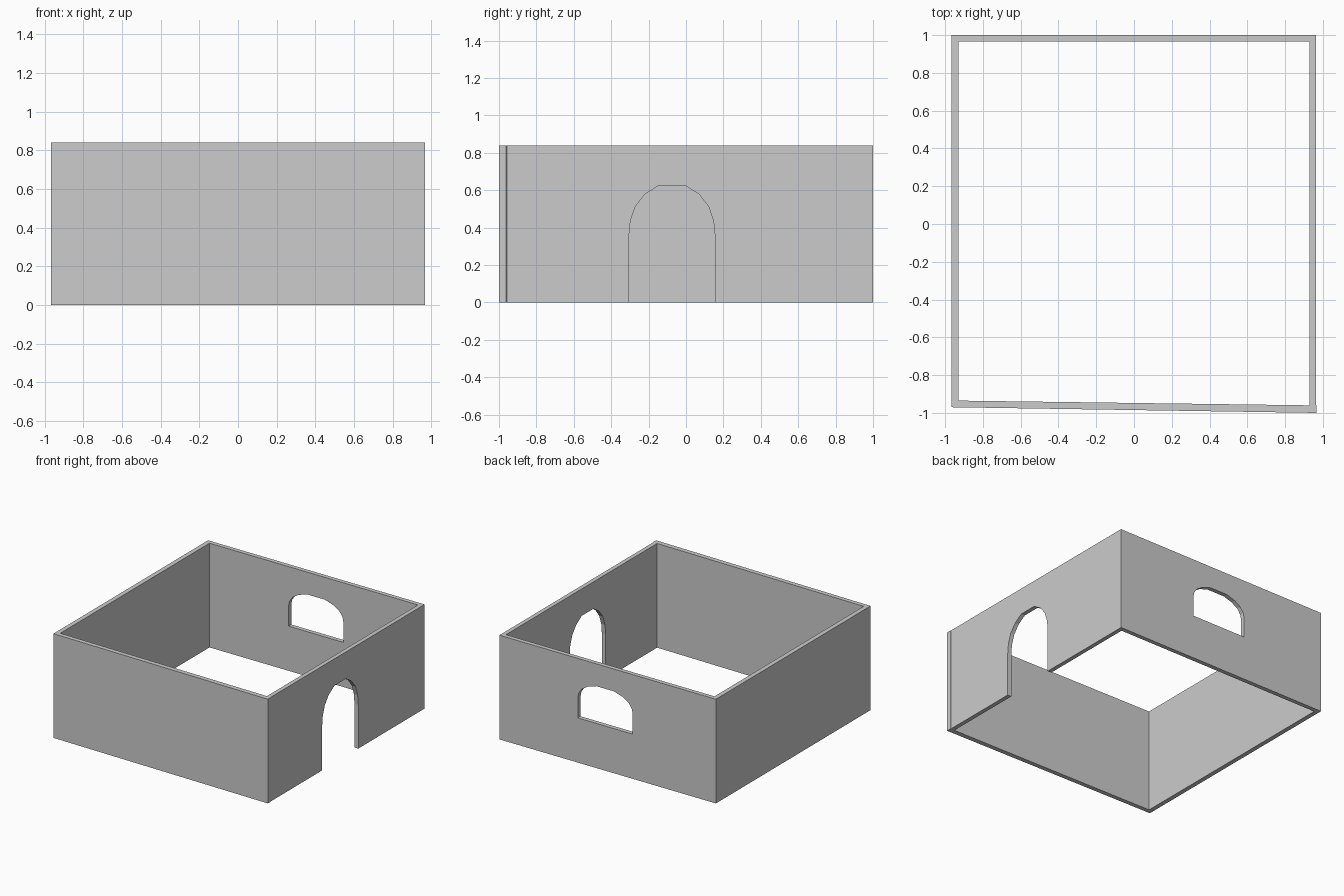
import bpy, bmesh
from mathutils import Vector

if "Cube" in bpy.data.objects:
    bpy.data.objects.remove(bpy.data.objects["Cube"])


def prism(name, points, direction):
    """Closed solid: a flat outline swept along a direction."""
    bm = bmesh.new()
    face = bm.faces.new([bm.verts.new(p) for p in points])
    swept = bmesh.ops.extrude_face_region(bm, geom=[face])
    verts = [g for g in swept["geom"] if isinstance(g, bmesh.types.BMVert)]
    bmesh.ops.translate(bm, verts=verts, vec=Vector(direction))
    bmesh.ops.recalc_face_normals(bm, faces=bm.faces[:])
    mesh = bpy.data.meshes.new(name)
    bm.to_mesh(mesh)
    bm.free()
    obj = bpy.data.objects.new(name, mesh)
    bpy.context.collection.objects.link(obj)
    return obj


def arch(centre, half_width, bottom, spring, top):
    """Faceted arch outline with a short flat crown, as (across, z) pairs."""
    quarter = [(1, 0), (0.965, 0.30), (0.85, 0.59), (0.63, 0.83), (0.32, 1)]
    right = [(u * half_width, spring + v * (top - spring)) for u, v in quarter]
    right.insert(0, (half_width, bottom))
    left = [(-u, z) for u, z in reversed(right)]
    return [(centre + u, z) for u, z in right + left]


def cut(target, cutter):
    cutter.hide_render = True
    mod = target.modifiers.new("cut", "BOOLEAN")
    mod.operation = "DIFFERENCE"
    mod.solver = "EXACT"
    mod.object = cutter
    bpy.context.view_layer.objects.active = target
    bpy.ops.object.modifier_apply(modifier=mod.name)
    bpy.data.objects.remove(cutter)


# Walls: the front wall is slightly skewed, its end showing as a seam on the right
height = 0.84
outer = [(-0.967, -0.97), (0.967, -1), (0.967, -0.962), (0.964, -0.958),
         (0.964, 1), (-0.967, 1)]
inner = [(-0.93, -0.935), (0.93, -0.96), (0.93, 0.965), (-0.93, 0.965)]
walls = prism("walls", [(x, y, 0) for x, y in outer], (0, 0, height))

# Open room, with neither floor nor roof
cut(walls, prism("room_cutter", [(x, y, -0.2) for x, y in inner], (0, 0, 1.4)))

# Arched doorway in the right wall
door = arch(-0.075, 0.23, -0.1, 0.355, 0.623)
cut(walls, prism("door_cutter", [(0.85, y, z) for y, z in door], (0.25, 0, 0)))

# Arched window in the back wall
window = arch(0.02, 0.245, 0.36, 0.52, 0.66)
cut(walls, prism("window_cutter", [(x, 0.85, z) for x, z in window], (0, 0.3, 0)))
